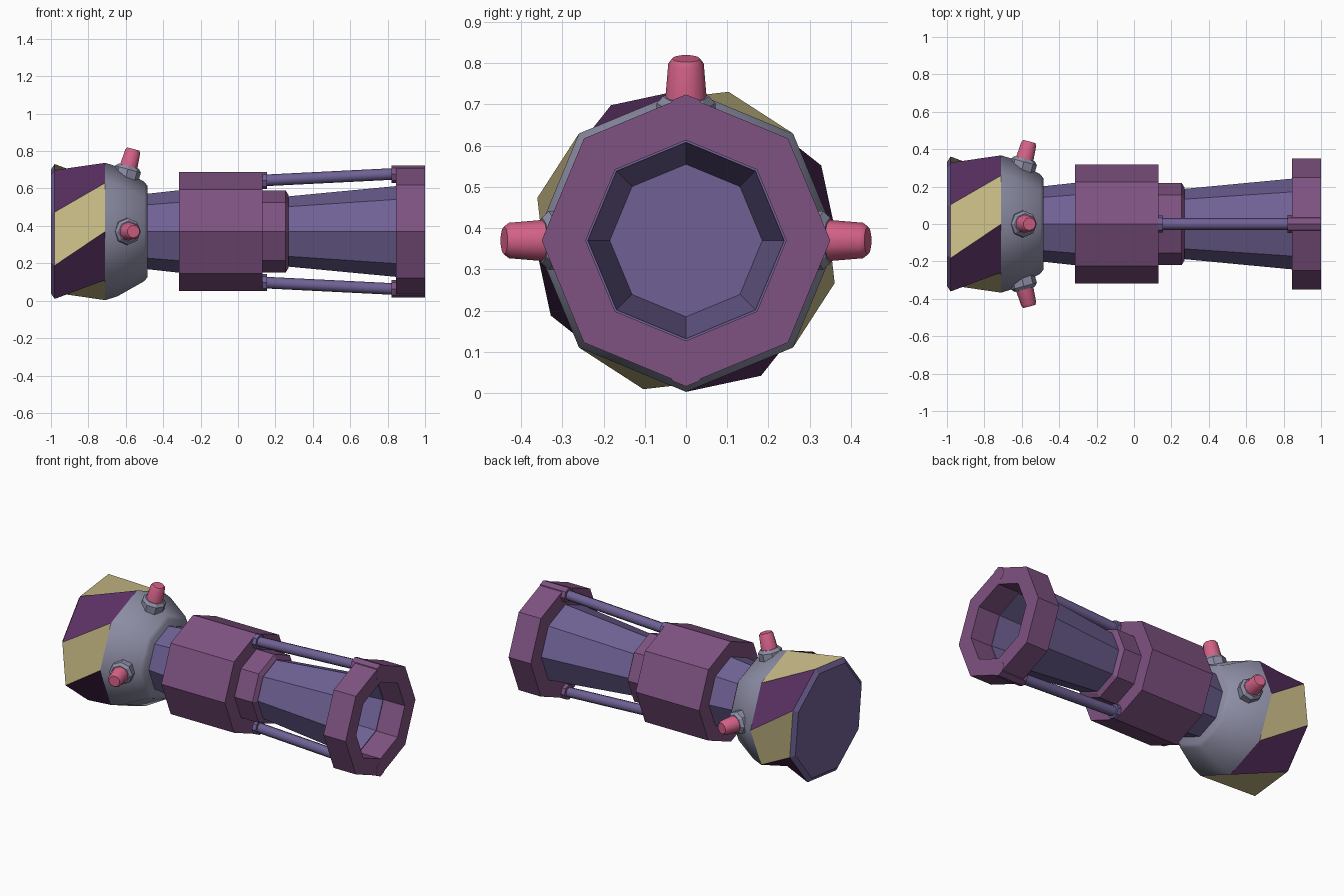
import bpy, bmesh, math
from mathutils import Vector, Matrix

if "Cube" in bpy.data.objects:
    bpy.data.objects.remove(bpy.data.objects["Cube"])

CZ = 0.37   # height of the long axis


def mat(name, r, g, b):
    m = bpy.data.materials.new(name)
    m.diffuse_color = (r, g, b, 1)
    m.use_nodes = True
    m.node_tree.nodes["Principled BSDF"].inputs["Base Color"].default_value = m.diffuse_color
    return m


PURPLE = mat("purple", 0.21, 0.085, 0.22)
INDIGO = mat("indigo", 0.16, 0.12, 0.30)
STRIPE = mat("dark_purple", 0.10, 0.03, 0.12)
YELLOW = mat("pale_yellow", 0.60, 0.52, 0.25)
LAVENDER = mat("lavender_grey", 0.27, 0.27, 0.38)
PINK = mat("pink", 0.65, 0.12, 0.24)


def lathe(name, profile, mats, start=(0, 0, CZ), axis=(1, 0, 0), n=8,
          closed=False, smooth=None, twist=None, pick=None):
    """Sweep (distance along axis, radius) points round an axis with n sides."""
    a = Vector(axis).normalized()
    # perpendicular frame, with a corner pointing up for the long axis
    ref = Vector((0, 0, 1)) if abs(a.z) < 0.9 else Vector((0, 1, 0))
    u = (ref - a * ref.dot(a)).normalized()
    v = u.cross(a) * -1 if abs(a.x) < 0.9 else Vector((0, 1, 0)) - a * a.y
    v.normalize()
    bm = bmesh.new()
    rings = []
    for k, (d, r) in enumerate(profile):
        off = twist[k] if twist else 0
        ring = []
        for i in range(n):
            t = 2 * math.pi * i / n + math.radians(off)
            ring.append(bm.verts.new(Vector(start) + a * d + (u * math.cos(t) + v * math.sin(t)) * r))
        rings.append(ring)
    pairs = list(zip(rings, rings[1:]))
    if closed:
        pairs.append((rings[-1], rings[0]))
    for k, (p, q) in enumerate(pairs):
        for i in range(n):
            j = (i + 1) % n
            f = bm.faces.new((p[i], p[j], q[j], q[i]))
            f.material_index = pick(k, i) if pick else 0
    if not closed:
        bm.faces.new(rings[0])
        bm.faces.new(rings[-1])
    bmesh.ops.recalc_face_normals(bm, faces=bm.faces)
    me = bpy.data.meshes.new(name)
    bm.to_mesh(me)
    bm.free()
    ob = bpy.data.objects.new(name, me)
    bpy.context.collection.objects.link(ob)
    for m in mats:
        me.materials.append(m)
    if smooth:
        bpy.ops.object.select_all(action='DESELECT')
        bpy.context.view_layer.objects.active = ob
        ob.select_set(True)
        bpy.ops.object.shade_smooth_by_angle(angle=math.radians(smooth))
    return ob


# Head: twisted striped drum with a bevelled back
lathe("striped_drum", [(-1.0, 0.345), (-0.98, 0.375), (-0.71, 0.367)],
      [INDIGO, YELLOW, STRIPE], twist=[-29, -29, 0],
      pick=lambda k, i: 0 if k == 0 else 1 + i % 2)

# Head: rounded shoulder
lathe("head_shoulder", [(-0.71, 0.367), (-0.645, 0.347), (-0.50, 0.265), (-0.485, 0.245)],
      [LAVENDER], smooth=50)

# Neck, sleeve and stepped collar
lathe("neck", [(-0.50, 0.20), (-0.30, 0.222)], [INDIGO])
lathe("sleeve", [(-0.315, 0.318), (0.13, 0.318)], [PURPLE])
lathe("collar", [(0.12, 0.22), (0.255, 0.22), (0.27, 0.195)], [PURPLE])

# Hollow flared barrel, closed at its narrow end
lathe("barrel", [(0.26, 0.187), (0.85, 0.243), (0.85, 0.238), (0.275, 0.185)], [INDIGO])

# End flange ring
lathe("end_flange", [(0.845, 0.35), (1.0, 0.35), (1.0, 0.243), (0.845, 0.243)],
      [PURPLE], closed=True)

# Guide rods above and below, with end caps
for side, s in (("top", 1), ("bottom", -1)):
    a = Vector((0.10, 0, CZ + s * 0.271))
    b = Vector((0.86, 0, CZ + s * 0.309))
    lathe(side + "_rod", [(0, 0.031), ((b - a).length, 0.031)], [INDIGO], a, b - a, smooth=50)
    lathe(side + "_rod_inner_cap", [(0.10, 0.045), (0.155, 0.045)], [INDIGO],
          (0, 0, CZ + s * 0.272))
    lathe(side + "_rod_outer_cap", [(0.82, 0.047), (1.001, 0.047)], [PURPLE],
          (0, 0, CZ + s * 0.307))

# Three tilted pins on the shoulder, each in a collar
tilt = math.radians(15)
for side, ang in (("top", 0), ("back", 90), ("front", -90)):
    t = math.radians(ang)
    out = Vector((0, math.sin(t), math.cos(t)))
    d = out * math.cos(tilt) + Vector((math.sin(tilt), 0, 0))
    base = Vector((-0.605, 0, CZ)) + out * 0.27
    lathe(side + "_pin_collar", [(0, 0.071), (0.065, 0.071), (0.082, 0.056)], [LAVENDER], base, d)
    lathe(side + "_pin", [(0.03, 0.054), (0.165, 0.043), (0.177, 0.034)], [PINK], base, d,
          n=10, smooth=50)
